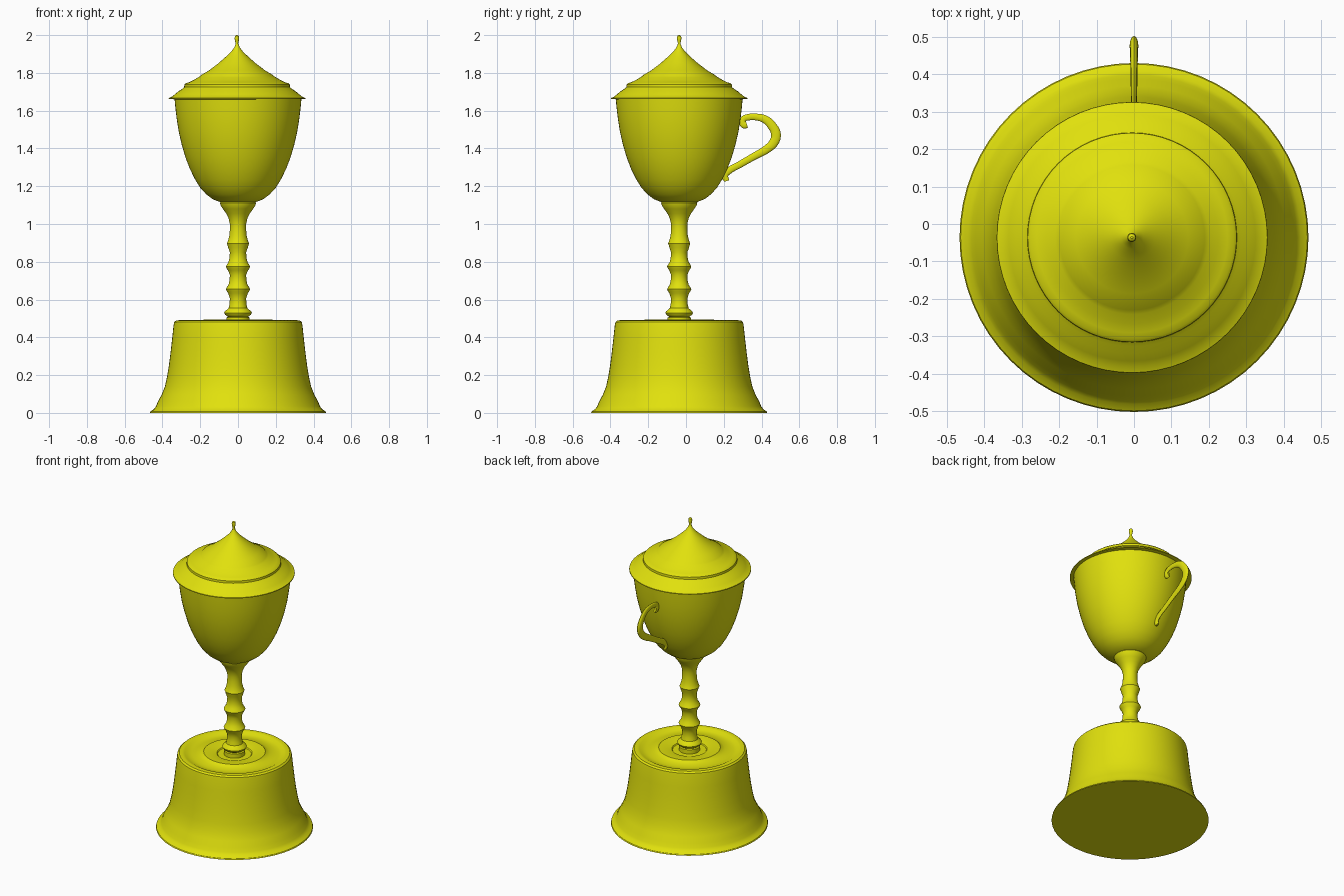
import bpy, bmesh, math

CX, CY = 0.0, -0.036   # lathe axis
SEG = 64

gold = bpy.data.materials.new("yellow gold")
gold.diffuse_color = (0.75, 0.75, 0.004, 1)


def finish(ob, angle=35):
    ob.data.materials.clear()
    ob.data.materials.append(gold)
    bpy.ops.object.select_all(action='DESELECT')
    ob.select_set(True)
    bpy.context.view_layer.objects.active = ob
    bpy.ops.object.shade_smooth_by_angle(angle=math.radians(angle))


def lathe(name, profile, cx=CX):
    """Revolve (radius, z) points, listed bottom to top, into a closed solid."""
    bm = bmesh.new()
    rings = []
    for r, z in profile:
        rings.append([bm.verts.new((r * math.cos(2 * math.pi * i / SEG),
                                    r * math.sin(2 * math.pi * i / SEG), z))
                      for i in range(SEG)])
    for a, b in zip(rings, rings[1:]):
        for i in range(SEG):
            j = (i + 1) % SEG
            bm.faces.new((a[i], a[j], b[j], b[i]))
    bm.faces.new(rings[0][::-1])
    bm.faces.new(rings[-1])
    me = bpy.data.meshes.new(name)
    bm.to_mesh(me)
    bm.free()
    ob = bpy.data.objects.new(name, me)
    ob.location = (cx, CY, 0)
    bpy.context.collection.objects.link(ob)
    finish(ob)
    return ob


# Flared plinth with a dished, ringed top
lathe("base", [
    (0.466, 0), (0.463, 0.008), (0.445, 0.02), (0.434, 0.035), (0.424, 0.06),
    (0.405, 0.095), (0.387, 0.14), (0.376, 0.19), (0.366, 0.25), (0.357, 0.32),
    (0.349, 0.39), (0.341, 0.465), (0.338, 0.48), (0.328, 0.489), (0.31, 0.491),
    (0.296, 0.488), (0.28, 0.479), (0.25, 0.476), (0.21, 0.48), (0.187, 0.49),
    (0.183, 0.494), (0.14, 0.492), (0.105, 0.484), (0.1, 0.478)])

# Turned stem: a stack of beads under a flared collar
stem = [(0.062, 0.475), (0.062, 0.505)]
beads = [(0.53, 0.073), (0.655, 0.064), (0.775, 0.064), (0.897, 0.059)]
for z, r in beads:
    stem += [(0.052, z - 0.022), (r - 0.004, z - 0.01), (r, z), (r - 0.004, z + 0.008),
             (0.05, z + 0.024), (0.045, z + 0.045), (0.043, z + 0.075)]
stem += [(0.043, 1.0), (0.05, 1.03), (0.062, 1.055), (0.08, 1.08),
         (0.092, 1.098), (0.096, 1.112), (0.09, 1.12)]
lathe("stem", stem)

# Cup bowl
lathe("bowl", [
    (0.08, 1.113), (0.10, 1.118), (0.135, 1.132), (0.168, 1.157), (0.2, 1.192),
    (0.228, 1.237), (0.255, 1.292), (0.278, 1.352), (0.298, 1.42),
    (0.314, 1.49), (0.325, 1.56), (0.332, 1.62), (0.336, 1.664)])

# Stepped lid
lathe("lid", [
    (0.33, 1.66), (0.362, 1.662), (0.361, 1.667), (0.345, 1.674), (0.33, 1.686),
    (0.31, 1.703), (0.291, 1.715), (0.28, 1.724), (0.279, 1.738), (0.272, 1.745),
    (0.255, 1.75), (0.23, 1.762), (0.205, 1.777), (0.194, 1.784), (0.19, 1.789),
    (0.15, 1.812), (0.1, 1.85), (0.06, 1.885), (0.03, 1.914), (0.014, 1.936),
    (0.009, 1.95)], cx=-0.005)

# Finial knob
lathe("finial", [(0.009, 1.945), (0.007, 1.958), (0.010, 1.97), (0.012, 1.983),
                 (0.010, 1.995), (0.003, 2.0)], cx=-0.006)

# Scroll handle: (y, z, half width), flattened sideways
path = [(0.322, 1.528, 0.017), (0.31, 1.524, 0.019), (0.3, 1.535, 0.018),
        (0.302, 1.553, 0.016), (0.335, 1.566, 0.017), (0.375, 1.566, 0.018),
        (0.42, 1.553, 0.021), (0.455, 1.52, 0.024), (0.476, 1.475, 0.026),
        (0.465, 1.432, 0.025), (0.43, 1.398, 0.022), (0.36, 1.358, 0.019),
        (0.285, 1.315, 0.018), (0.225, 1.28, 0.018), (0.206, 1.258, 0.018),
        (0.216, 1.228, 0.014)]
cu = bpy.data.curves.new("handle_path", 'CURVE')
cu.dimensions = '3D'
cu.bevel_depth = 1.0
cu.bevel_resolution = 4
cu.use_fill_caps = True
sp = cu.splines.new('BEZIER')
sp.bezier_points.add(len(path) - 1)
sp.resolution_u = 6
for p, (y, z, r) in zip(sp.bezier_points, path):
    p.co = (0, y, z)
    p.radius = r
    p.handle_left_type = p.handle_right_type = 'AUTO'
handle = bpy.data.objects.new("handle", cu)
bpy.context.collection.objects.link(handle)
bpy.ops.object.select_all(action='DESELECT')
handle.select_set(True)
bpy.context.view_layer.objects.active = handle
bpy.ops.object.convert(target='MESH')
handle = bpy.context.view_layer.objects.active
for v in handle.data.vertices:
    v.co.x *= 0.45
finish(handle, 60)
